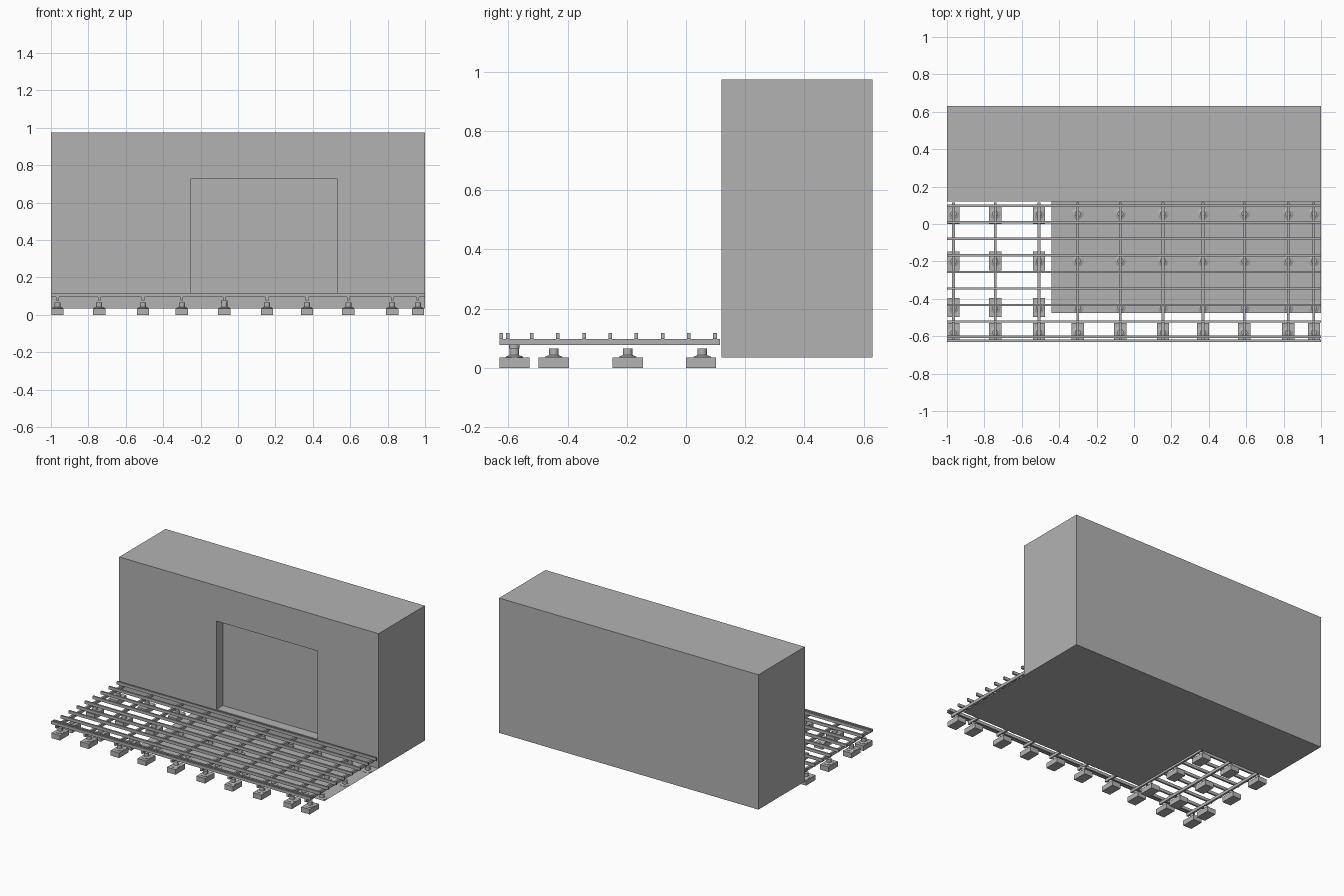
import bpy
import bmesh
from mathutils import Vector

old = bpy.data.objects.get("Cube")
if old:
    bpy.data.objects.remove(old, do_unlink=True)

# One plain grey material
GREY = (0.45, 0.45, 0.45, 1)
grey = bpy.data.materials.new("plain grey")
grey.use_nodes = True
grey.diffuse_color = GREY
grey.node_tree.nodes["Principled BSDF"].inputs["Base Color"].default_value = GREY


def add_object(name, mesh, location=(0, 0, 0)):
    obj = bpy.data.objects.new(name, mesh)
    obj.location = location
    bpy.context.collection.objects.link(obj)
    return obj


def finish(bm, name):
    bmesh.ops.recalc_face_normals(bm, faces=bm.faces)
    mesh = bpy.data.meshes.new(name)
    bm.to_mesh(mesh)
    bm.free()
    mesh.materials.append(grey)
    return mesh


def box_bmesh(low, high):
    low, high = Vector(low), Vector(high)
    bm = bmesh.new()
    bmesh.ops.create_cube(bm, size=1)
    bmesh.ops.scale(bm, vec=high - low, verts=bm.verts)
    bmesh.ops.translate(bm, vec=(low + high) / 2, verts=bm.verts)
    return bm


def box_mesh(name, low, high):
    return finish(box_bmesh(low, high), name)


def lathe_mesh(name, profile, sides=20):
    bm = bmesh.new()
    verts = [bm.verts.new((r, 0, z)) for r, z in profile]
    edges = [bm.edges.new(pair) for pair in zip(verts, verts[1:])]
    bmesh.ops.spin(bm, geom=verts + edges, cent=(0, 0, 0), axis=(0, 0, 1),
                   angle=6.283185, steps=sides)
    bmesh.ops.remove_doubles(bm, verts=bm.verts, dist=0.0001)
    return finish(bm, name)


# Main levels
GROUND, JOIST_Z, BATTEN_Z, DECK_TOP = 0.035, 0.077, 0.097, 0.117
WALL_Y, FRONT_Y, BACK_Y = 0.12, -0.63, 0.63
SLAB_X, SLAB_Y = -0.44, -0.475

# Building block with a recessed door opening in the front wall
door_low, door_high = Vector((-0.25, 0, 0.113)), Vector((0.53, 0, 0.728))
bm = box_bmesh((-1, WALL_Y, GROUND), (1, BACK_Y, 0.975))
for corner in (door_low, door_high):
    for axis in ((1, 0, 0), (0, 0, 1)):
        bmesh.ops.bisect_plane(bm, geom=bm.verts[:] + bm.edges[:] + bm.faces[:],
                               plane_co=corner, plane_no=axis)
middle = (door_low + door_high) / 2
opening = min((f for f in bm.faces if f.normal.y < -0.9),
              key=lambda f: (f.calc_center_median() - middle).length)
pushed = bmesh.ops.extrude_discrete_faces(bm, faces=[opening])["faces"][0]
bmesh.ops.translate(bm, vec=(0, 0.07, 0), verts=pushed.verts)
add_object("building", finish(bm, "building"))

# Flat ground slab in front of the building
bm = bmesh.new()
bm.faces.new([bm.verts.new((x, y, GROUND)) for x, y in
              ((SLAB_X, SLAB_Y), (1, SLAB_Y), (1, WALL_Y), (SLAB_X, WALL_Y))])
add_object("ground_slab", finish(bm, "ground_slab"))

# Shared meshes for the deck frame
columns = [-0.965, -0.742, -0.508, -0.3, -0.073, 0.155, 0.369, 0.59, 0.824, 0.962]
rows = [-0.58, -0.447, -0.197, 0.055]
footing = box_mesh("footing", (-0.033, -0.051, 0), (0.033, 0.051, GROUND))
joist = box_mesh("joist", (-0.007, FRONT_Y, JOIST_Z), (0.007, WALL_Y - 0.005, BATTEN_Z))
batten = box_mesh("batten", (-1, -0.006, BATTEN_Z), (1, 0.006, DECK_TOP))
flare = [(0, GROUND), (0.03, GROUND), (0.03, 0.037), (0.016, 0.043)]
low_pedestal = lathe_mesh("low_pedestal", flare + [(0.016, 0.066), (0, 0.066)])
tall_pedestal = lathe_mesh("tall_pedestal", flare + [
    (0.014, 0.066), (0.018, 0.066), (0.018, JOIST_Z), (0, JOIST_Z)])

# Joists, pedestals, and footings wherever the slab does not reach
for i, x in enumerate(columns):
    add_object(f"joist_{i}", joist, (x, 0, 0))
    for j, y in enumerate(rows):
        tall = j == 0 and i == 4
        add_object(f"pedestal_{i}_{j}", tall_pedestal if tall else low_pedestal, (x, y, 0))
        if x < SLAB_X or y < SLAB_Y:
            block_y = y if j != 3 else y - 0.004
            add_object(f"footing_{i}_{j}", footing, (x, block_y, 0))

# Battens evenly spaced across the joists, with a doubled front edge
batten_rows = [0.098 - 0.0885 * k for k in range(8)] + [-0.603, -0.624]
for k, y in enumerate(batten_rows):
    add_object(f"batten_{k}", batten, (0, y, 0))
for mesh in (low_pedestal, tall_pedestal):
    for poly in mesh.polygons:
        poly.use_smooth = abs(poly.normal.z) < 0.3
